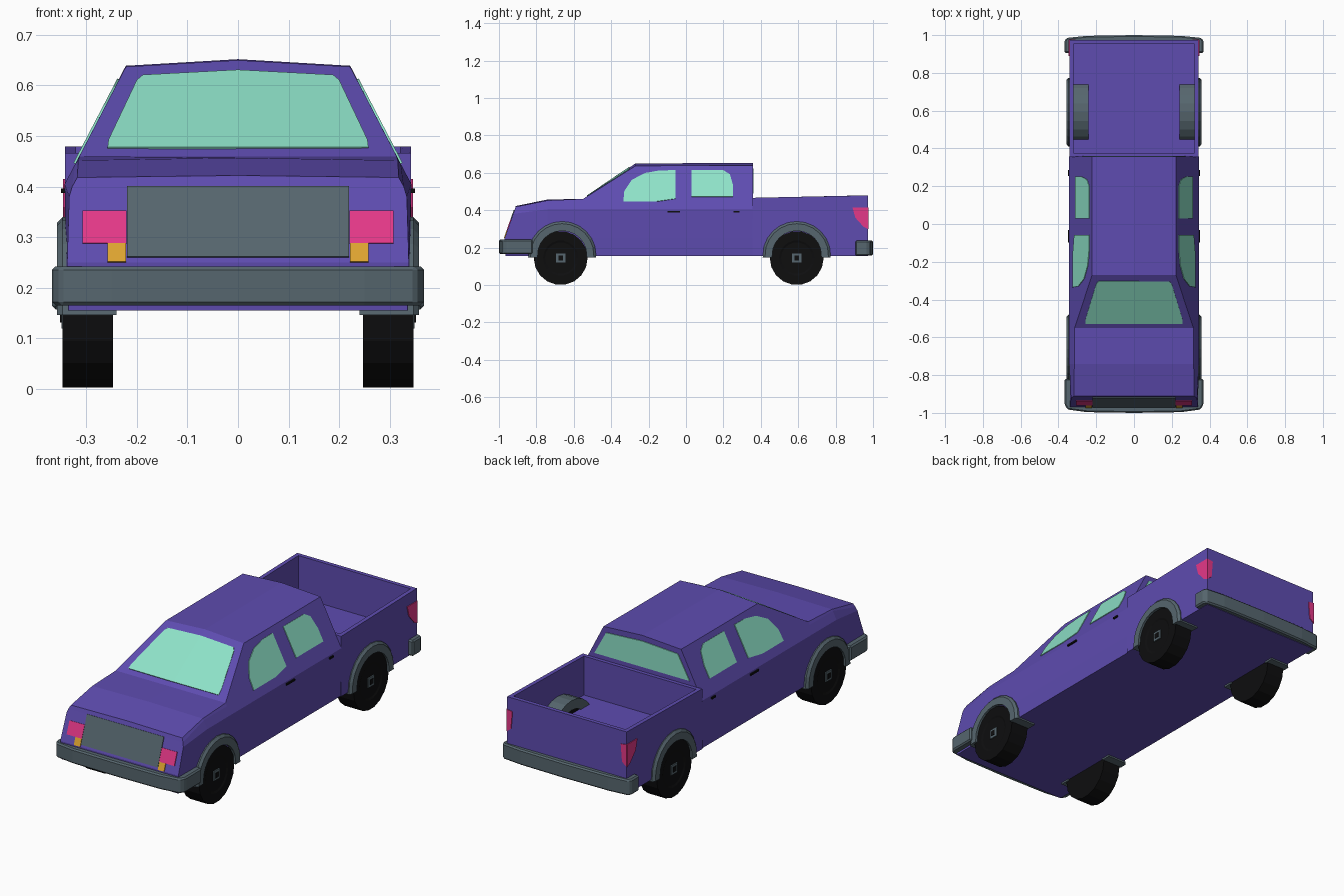
import bpy, bmesh, math
from mathutils import Vector, Matrix

if "Cube" in bpy.data.objects:
    bpy.data.objects.remove(bpy.data.objects["Cube"])


def material(name, r, g, b):
    lin = [((c / 255 + 0.055) / 1.055) ** 2.4 if c > 10 else c / 255 / 12.92 for c in (r, g, b)]
    m = bpy.data.materials.new(name)
    m.diffuse_color = (*lin, 1)
    m.use_nodes = True
    m.node_tree.nodes["Principled BSDF"].inputs["Base Color"].default_value = m.diffuse_color
    return m


PURPLE = material("purple_paint", 94, 76, 176)
GLASS = material("green_glass", 142, 226, 200)
GREY = material("slate_grey", 86, 102, 110)
BLACK = material("black_rubber", 14, 14, 15)
PINK = material("pink_lamp", 228, 56, 136)
AMBER = material("amber_lamp", 222, 165, 48)


def finish(bm, name, mat, mirror=False, bevel=0):
    bmesh.ops.recalc_face_normals(bm, faces=bm.faces[:])
    me = bpy.data.meshes.new(name)
    bm.to_mesh(me)
    bm.free()
    me.materials.append(mat)
    ob = bpy.data.objects.new(name, me)
    bpy.context.collection.objects.link(ob)
    if bevel:
        b = ob.modifiers.new("bevel", 'BEVEL')
        b.width = bevel
        b.segments = 1
    if mirror:
        ob.modifiers.new("mirror", 'MIRROR').use_clip = False
    return ob


def prism(name, low, high, mat, **kw):
    """Solid between two matching outlines."""
    bm = bmesh.new()
    a = [bm.verts.new(p) for p in low]
    b = [bm.verts.new(p) for p in high]
    n = len(a)
    bm.faces.new(a[::-1])
    bm.faces.new(b)
    for i in range(n):
        j = (i + 1) % n
        bm.faces.new((a[i], a[j], b[j], b[i]))
    return finish(bm, name, mat, **kw)


def plate(name, pts, out, mat, mirror=True, lift=0.004):
    """Thin panel lying on a body surface."""
    p = [Vector(q) for q in pts]
    n = sum((p[i].cross(p[(i + 1) % len(p)]) for i in range(len(p))), Vector()).normalized()
    if n.dot(Vector(out)) < 0:
        n = -n
    return prism(name, [q - n * 0.003 for q in p], [q + n * lift for q in p], mat, mirror=mirror)


# Hood and cab: cross-sections lofted along y, right half mirrored
LOW = [(.337, .155), (.34, .25), (.343, .405), (.322, .445)]


def section(y, corner, top):
    return [(x, y, z) for x, z in LOW + [corner, (0, top)]]


nose = [(.335, -.965, .155), (.338, -.97, .25), (.334, -.924, .38),
        (.328, -.917, .40), (.318, -.911, .418), (0, -.91, .422)]
halves = [nose, section(-.74, (.316, .452), .457), section(-.55, (.314, .46), .46),
          section(-.27, (.222, .637), .65), section(.357, (.222, .639), .652)]
bm = bmesh.new()
rings = []
for h in halves:
    full = h + [(-x, y, z) for x, y, z in h[-2::-1]]
    rings.append([bm.verts.new(p) for p in full])
for a, b in zip(rings, rings[1:]):
    for i in range(11):
        j = (i + 1) % 11
        bm.faces.new((a[i], a[j], b[j], b[i]))
for r in (rings[0], rings[-1]):
    for i in range(4):
        bm.faces.new((r[i], r[i + 1], r[9 - i], r[10 - i]))
    bm.faces.new((r[4], r[5], r[6]))
finish(bm, "cab_and_hood", PURPLE)

# Cargo bed: box with a sunken top
bm = bmesh.new()
bmesh.ops.create_cube(bm, size=1, matrix=Matrix.Translation((0, .664, .315)) @ Matrix.Diagonal((.684, .618, .32, 1)))
for v in bm.verts:
    if v.co.z > .3:
        v.co.z = .479 if v.co.y > .6 else .466
top = max(bm.faces, key=lambda f: f.calc_center_median().z)
bmesh.ops.inset_individual(bm, faces=[top], thickness=.03)
floor = bmesh.ops.extrude_discrete_faces(bm, faces=[top])["faces"][0]
for v in floor.verts:
    v.co.z = .265
finish(bm, "cargo_bed", PURPLE)


# Windows
def side_x(z):
    return .322 - (z - .445) * .1 / .192


def screen(x, z):
    return (x, -.55 + (z - .46) * .28 / (.19 - .013 * x / .222), z)


for name, shape in (
    ("front_side_window", [(-.335, .445), (-.33, .5), (-.29, .56), (-.22, .597), (-.14, .611),
                           (-.057, .612), (-.057, .46), (-.16, .445)]),
    ("rear_side_window", [(.03, .47), (.03, .612), (.2, .612), (.235, .59), (.252, .53), (.252, .47)]),
):
    plate(name, [(side_x(z), y, z) for y, z in shape], (1, 0, 0), GLASS)
plate("windshield", [screen(0, .475), screen(.258, .475), screen(.256, .49), screen(.2, .608),
                     screen(.188, .618), screen(0, .628)], (0, -1, 1), GLASS)
plate("rear_window", [(0, .357, .49), (.272, .357, .49), (.205, .357, .612), (0, .357, .624)], (0, 1, 0), GLASS)


# Grille and lamps on the sloped nose
def nose_plate(name, x0, x1, z0, z1, mat):
    plate(name, [(x, -.97 + (z - .25) * .353, z) for x, z in ((x0, z0), (x1, z0), (x1, z1), (x0, z1))],
          (0, -1, 0), mat)


nose_plate("grille", 0, .22, .26, .4, GREY)
nose_plate("headlight", .221, .308, .287, .351, PINK)
nose_plate("turn_signal", .222, .258, .25, .287, AMBER)

# Tail lamps wrap around the rear corners
plate("tail_lamp_side", [(.342, .89, .415), (.342, .974, .415), (.342, .974, .3), (.342, .95, .31),
                         (.342, .905, .36)], (1, 0, 0), PINK)
plate("tail_lamp_back", [(.31, .973, .41), (.344, .973, .415), (.344, .973, .3), (.318, .973, .32)],
      (0, 1, 0), PINK)

# Bumpers: plan outlines extruded upward
for name, z0, z1, half in (
    ("front_bumper", .165, .242, [(0, -1), (.25, -.996), (.352, -.982), (.368, -.955), (.368, -.82), (.33, -.82)]),
    ("rear_bumper", .157, .238, [(0, 1), (.25, .996), (.358, .985), (.368, .965), (.368, .905), (.33, .905)]),
):
    outline = half + [(-x, y) for x, y in half[:0:-1]]
    prism(name, [(x, y, z0) for x, y in outline], [(x, y, z1) for x, y in outline], GREY, bevel=.007)

# Door handles
for y, w in ((-.065, .033), (.27, .015)):
    plate("door_handle", [(.341, y - w, .387), (.341, y + w, .387), (.341, y + w, .396), (.341, y - w, .396)],
          (1, 0, 0), BLACK, lift=.009)

# Wheels, hubs and arches
SPIN = Matrix.Rotation(math.pi / 2, 4, 'Y')
for end, y in (("front", -.67), ("rear", .592)):
    bm = bmesh.new()
    bmesh.ops.create_cone(bm, cap_ends=True, segments=18, radius1=.144, radius2=.144, depth=.1,
                          matrix=Matrix.Translation((.297, y, .144)) @ SPIN)
    face = max(bm.faces, key=lambda f: f.calc_center_median().x)
    bmesh.ops.inset_individual(bm, faces=[face], thickness=.05)
    bmesh.ops.inset_individual(bm, faces=[face], thickness=.01, depth=-.004)
    finish(bm, end + "_wheel", BLACK, mirror=True)
    for name, s, lift, mat in (("_hub", .025, .006, GREY), ("_hub_centre", .013, .009, BLACK)):
        plate(end + name, [(.343, y + a * s, .144 + b * s) for a, b in ((-1, -1), (1, -1), (1, 1), (-1, 1))],
              (1, 0, 0), mat, lift=lift)

    cy = y + (.008 if end == "front" else 0)
    bm = bmesh.new()
    loops = []
    for i in range(13):
        t = math.pi * i / 12
        c, s = math.cos(t), math.sin(t)
        drop = .012 if i in (0, 12) else 0
        loops.append([bm.verts.new((x, cy + r * c, .158 + r * s - drop)) for x, r in
                      ((.24, .132), (.24, .182), (.347, .182), (.358, .17), (.358, .132))])
    for a, b in zip(loops, loops[1:]):
        for i in range(5):
            j = (i + 1) % 5
            bm.faces.new((a[i], a[j], b[j], b[i]))
    bm.faces.new(loops[0])
    bm.faces.new(loops[-1])
    finish(bm, end + "_wheel_arch", GREY, mirror=True)
